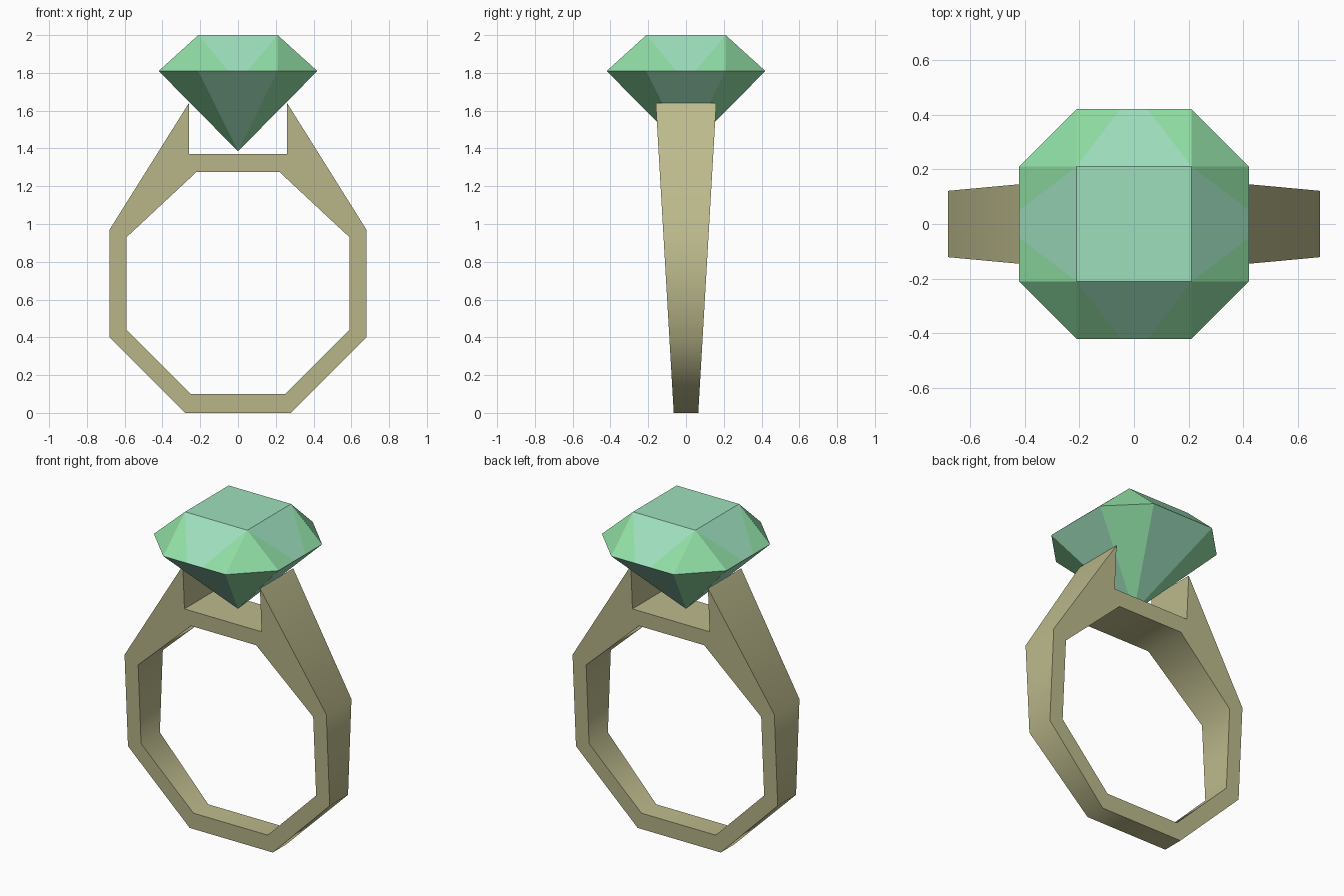
import bpy, bmesh, math
from mathutils import Matrix

if "Cube" in bpy.data.objects:
    bpy.data.objects.remove(bpy.data.objects["Cube"])


def material(name, srgb):
    m = bpy.data.materials.new(name)
    m.diffuse_color = [((c + 0.055) / 1.055) ** 2.4 for c in srgb] + [1]
    m.use_nodes = True
    m.node_tree.nodes["Principled BSDF"].inputs["Base Color"].default_value = m.diffuse_color
    return m


def make_object(name, bm, mats):
    bmesh.ops.remove_doubles(bm, verts=bm.verts, dist=0.0005)
    bmesh.ops.recalc_face_normals(bm, faces=bm.faces)
    mesh = bpy.data.meshes.new(name)
    bm.to_mesh(mesh)
    bm.free()
    for m in mats:
        mesh.materials.append(m)
    obj = bpy.data.objects.new(name, mesh)
    bpy.context.collection.objects.link(obj)
    return obj


gold = material("pale gold", (0.74, 0.73, 0.55))
mint = material("mint green", (0.62, 0.875, 0.745))
leaf = material("bright green", (0.565, 0.87, 0.645))

# Ring band: right half of the outer and inner outlines (x, z)
outer = [(0.28, 0), (0.68, 0.40), (0.68, 0.97), (0.26, 1.64), (0.26, 1.37)]
inner = [(0.25, 0.10), (0.59, 0.44), (0.59, 0.93), (0.22, 1.275)]


def flip(p):
    return (-p[0], p[1])


side = [[outer[0], outer[1], inner[1], inner[0]],
        [outer[1], outer[2], inner[2], inner[1]],
        [outer[2], outer[3], outer[4], inner[3], inner[2]]]
cells = side + [[flip(p) for p in reversed(c)] for c in side]
cells += [[flip(outer[0]), outer[0], inner[0], flip(inner[0])],
          [outer[4], flip(outer[4]), flip(inner[3]), inner[3]]]


def depth(z):
    # the band widens steadily towards the prongs
    return 0.065 + 0.095 * z / 1.64


edges = {(c[i - 1], c[i]) for c in cells for i in range(len(c))}
bm = bmesh.new()


def band_face(points):
    bm.faces.new([bm.verts.new((x, s * depth(z), z)) for (x, z), s in points])


for c in cells:
    band_face([(p, -1) for p in c])
    band_face([(p, 1) for p in reversed(c)])
for a, b in edges:
    if (b, a) not in edges:  # outline edges become the walls
        band_face([(a, -1), (a, 1), (b, 1), (b, -1)])
band = make_object("ring_band", bm, [gold])
bpy.context.view_layer.objects.active = band
band.select_set(True)
bpy.ops.object.shade_smooth_by_angle(angle=math.radians(50))

# Gem: one quarter of the facets, repeated four times around z
R, H, M = 0.42, 0.21, 0.05
TOP, GIRDLE, TIP = 2.0, 1.81, 1.385
tl, tr = (-H, -H, TOP), (H, -H, TOP)
gl, gr, gc = (-H, -R, GIRDLE), (H, -R, GIRDLE), (R, -H, GIRDLE)
ml, mr = (-M, -R, GIRDLE), (M, -R, GIRDLE)
tip = (0, 0, TIP)
facets = [([tl, ml, mr, tr], 0),       # crown main
          ([tl, gl, ml], 1), ([tr, mr, gr], 1),
          ([tr, gr, gc], 1),           # crown corner
          ([gl, tip, gr, mr, ml], 0),  # pavilion main
          ([gr, tip, gc], 1)]          # pavilion corner
bm = bmesh.new()
for k in range(4):
    rot = Matrix.Rotation(k * math.pi / 2, 3, 'Z')
    for pts, mat in facets:
        f = bm.faces.new([bm.verts.new(rot @ bm.verts.new(p).co) for p in pts])
        f.material_index = mat
# flat table on top
bm.faces.new([bm.verts.new(p) for p in
              (tl, tr, (H, H, TOP), (-H, H, TOP))])
# drop the unused helper vertices
bmesh.ops.delete(bm, geom=[v for v in bm.verts if not v.link_faces], context='VERTS')
make_object("gem", bm, [mint, leaf])
